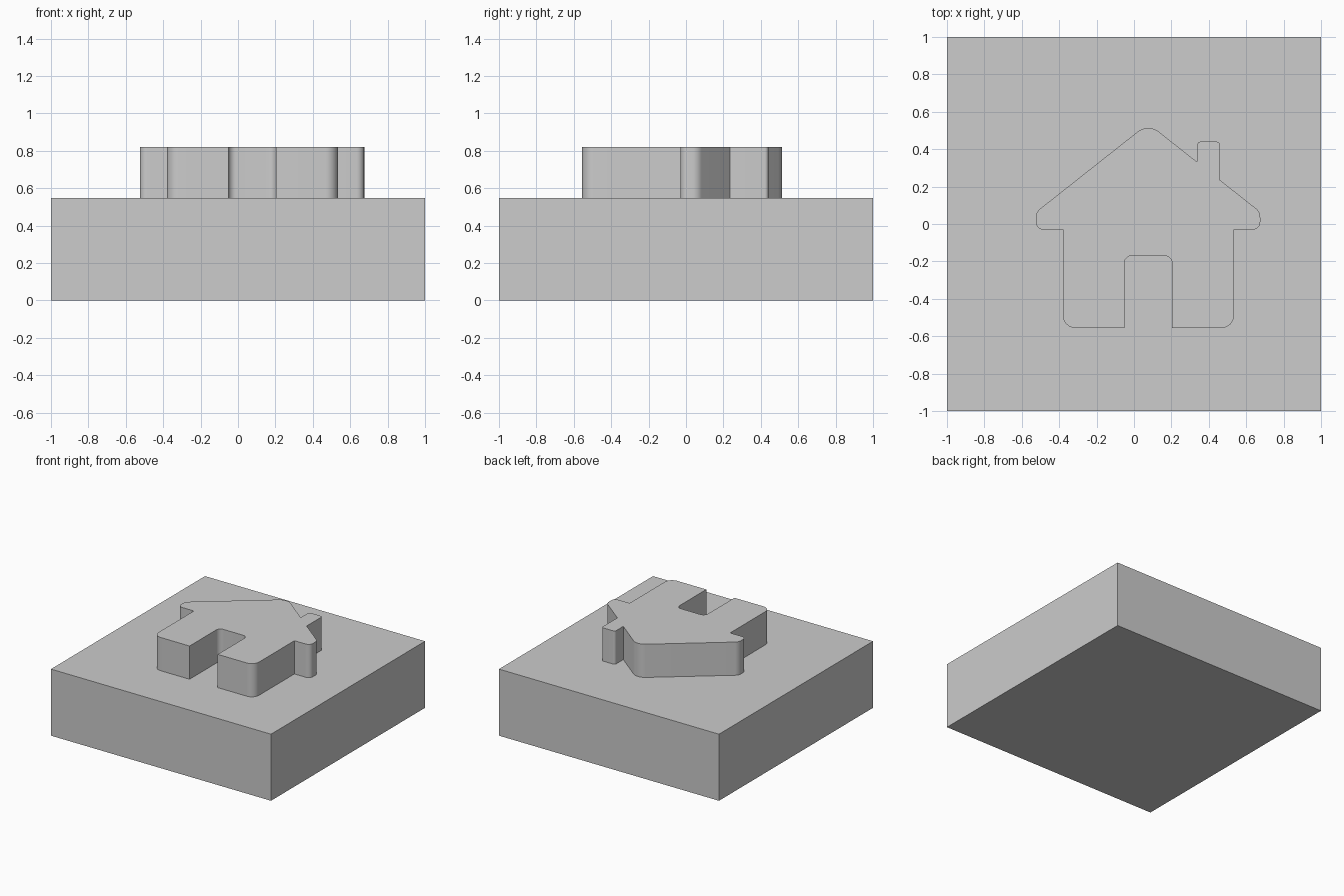
import bpy, bmesh, math
from mathutils import Vector

cube = bpy.data.objects.get("Cube")
if cube:
    bpy.data.objects.remove(cube, do_unlink=True)

GREY = (0.604, 0.604, 0.604, 1)
grey = bpy.data.materials.new("light grey")
grey.use_nodes = True
grey.diffuse_color = GREY
grey.node_tree.nodes["Principled BSDF"].inputs["Base Color"].default_value = GREY


def rounded(corners, steps=8):
    """Replace each (x, y, radius) corner with an arc."""
    out = []
    for i, (x, y, r) in enumerate(corners):
        p = Vector((x, y))
        if r == 0:
            out.append(p)
            continue
        a = (Vector(corners[i - 1][:2]) - p).normalized()
        b = (Vector(corners[(i + 1) % len(corners)][:2]) - p).normalized()
        half = a.angle(b) / 2
        centre = p + (a + b).normalized() * r / math.sin(half)
        start = p + a * r / math.tan(half) - centre
        end = p + b * r / math.tan(half) - centre
        out += [centre + start.lerp(end, k / steps).normalized() * r
                for k in range(steps + 1)]
    return out


def extrude(name, outline, z0, z1):
    """Make a solid slab from a flat outline."""
    bm = bmesh.new()
    face = bm.faces.new([bm.verts.new((p.x, p.y, z0)) for p in outline])
    top = bmesh.ops.extrude_face_region(bm, geom=[face], use_keep_orig=True)["geom"]
    bmesh.ops.translate(bm, vec=(0, 0, z1 - z0),
                        verts=[v for v in top if isinstance(v, bmesh.types.BMVert)])
    bmesh.ops.recalc_face_normals(bm, faces=bm.faces)
    mesh = bpy.data.meshes.new(name)
    bm.to_mesh(mesh)
    bm.free()
    mesh.materials.append(grey)
    obj = bpy.data.objects.new(name, mesh)
    bpy.context.collection.objects.link(obj)
    bpy.ops.object.select_all(action="DESELECT")
    obj.select_set(True)
    bpy.context.view_layer.objects.active = obj
    bpy.ops.object.shade_smooth_by_angle(angle=math.radians(30))


# Square base block
extrude("base_block", rounded([(-1, -1, 0), (1, -1, 0), (1, 1, 0), (-1, 1, 0)]), 0, 0.547)

# Raised house: walls, doorway, eaves, roof and chimney in one outline
MID, PEAK, SLOPE = 0.076, 0.538, 0.79


def roof(x):
    return PEAK - abs(x - MID) * SLOPE


walls, eaves = (-0.38, 0.534), (-0.525, 0.675)
door, chimney = (-0.052, 0.204), (0.338, 0.46)
house = [
    (walls[0], -0.555, 0.065),
    (door[0], -0.555, 0), (door[0], -0.17, 0.04),
    (door[1], -0.17, 0.04), (door[1], -0.555, 0),
    (walls[1], -0.555, 0.065), (walls[1], -0.03, 0),
    (eaves[1], -0.03, 0.04), (eaves[1], roof(eaves[1]), 0.06),
    (chimney[1], roof(chimney[1]), 0), (chimney[1], 0.44, 0.018),
    (chimney[0], 0.44, 0.018), (chimney[0], roof(chimney[0]), 0),
    (MID, PEAK, 0.09),
    (eaves[0], roof(eaves[0]), 0.06), (eaves[0], -0.03, 0.04),
    (walls[0], -0.03, 0),
]
extrude("raised_house", rounded(house), 0.547, 0.82)
